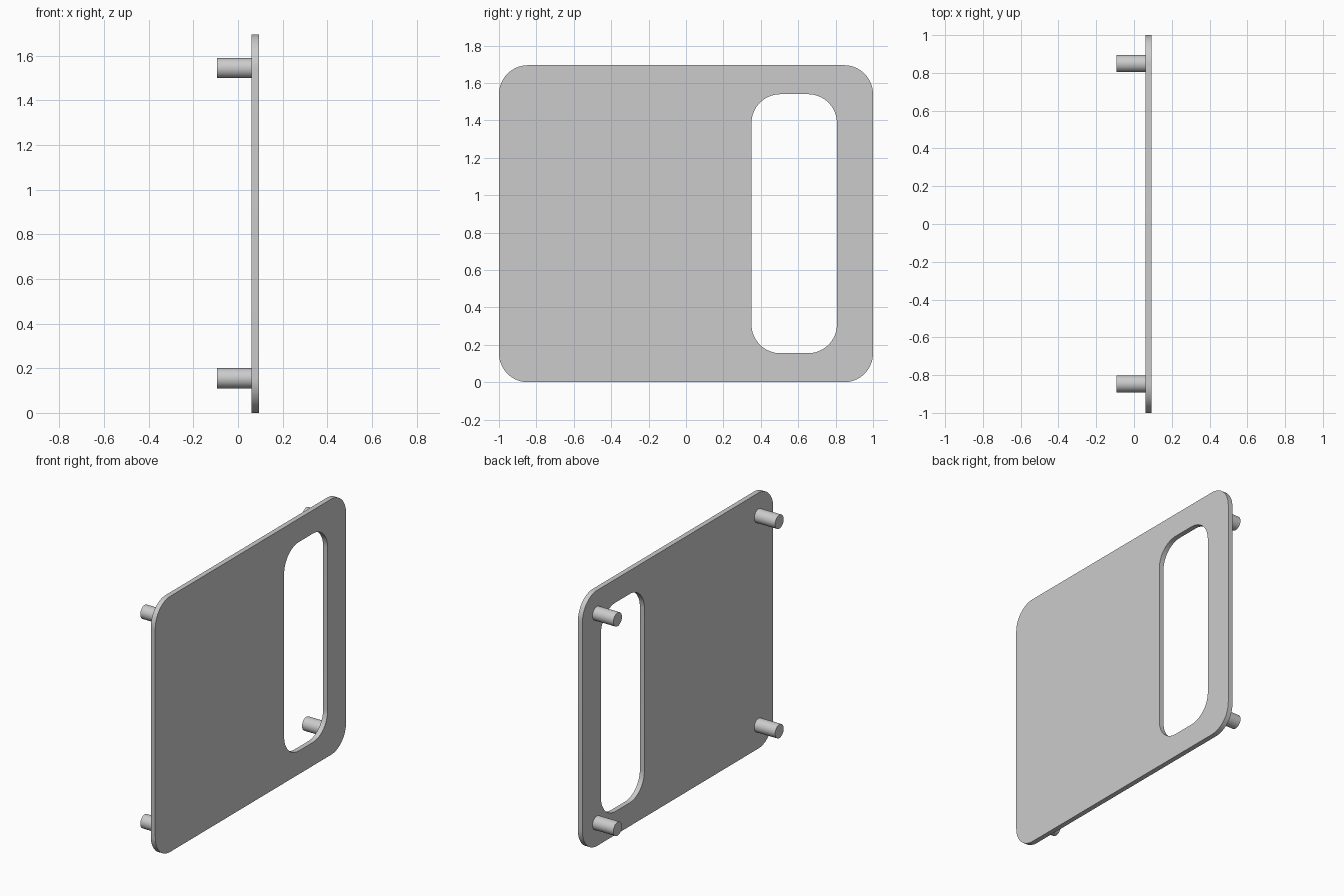
import bpy
import bmesh
from math import cos, sin, pi, radians
from mathutils import Matrix

cube = bpy.data.objects.get("Cube")
if cube:
    bpy.data.objects.remove(cube, do_unlink=True)

PLATE_BACK, PLATE_FRONT, PEG_END = 0.06, 0.093, -0.093
HEIGHT = 1.695
CORNER_STEPS = 16

grey = bpy.data.materials.new("light_grey")
grey.use_nodes = True
colour = (0.6, 0.6, 0.6, 1)
grey.diffuse_color = colour
grey.node_tree.nodes["Principled BSDF"].inputs["Base Color"].default_value = colour


def rounded_outline(y0, y1, z0, z1, r):
    """Points (y, z) around a rounded rectangle."""
    centres = [(y1 - r, z1 - r), (y0 + r, z1 - r), (y0 + r, z0 + r), (y1 - r, z0 + r)]
    points = []
    for quarter, (cy, cz) in enumerate(centres):
        for step in range(CORNER_STEPS + 1):
            a = (quarter + step / CORNER_STEPS) * pi / 2
            points.append((cy + r * cos(a), cz + r * sin(a)))
    return points


def finish(name, bm):
    bmesh.ops.recalc_face_normals(bm, faces=bm.faces)
    mesh = bpy.data.meshes.new(name)
    bm.to_mesh(mesh)
    bm.free()
    mesh.materials.append(grey)
    obj = bpy.data.objects.new(name, mesh)
    bpy.context.collection.objects.link(obj)
    bpy.ops.object.select_all(action='DESELECT')
    obj.select_set(True)
    bpy.context.view_layer.objects.active = obj
    bpy.ops.object.shade_smooth_by_angle(angle=radians(30))
    return obj


# Plate: a ring between the outer outline and the slot, closed through its thickness
outer = rounded_outline(-1, 1, 0, HEIGHT, 0.155)
slot = rounded_outline(0.35, 0.807, 0.155, HEIGHT - 0.155, 0.155)
bm = bmesh.new()
loops = [[bm.verts.new((x, y, z)) for y, z in outline]
         for outline, x in ((outer, PLATE_FRONT), (slot, PLATE_FRONT),
                            (slot, PLATE_BACK), (outer, PLATE_BACK))]
count = len(outer)
for k in range(4):
    a, b = loops[k], loops[(k + 1) % 4]
    for i in range(count):
        j = (i + 1) % count
        bm.faces.new((a[i], a[j], b[j], b[i]))
finish("plate", bm)

# Four pegs on the back of the plate
for y, side in ((-0.846, "front"), (0.849, "rear")):
    for z, level in ((0.155, "lower"), (HEIGHT - 0.151, "upper")):
        bm = bmesh.new()
        place = Matrix.Translation(((PEG_END + PLATE_BACK) / 2, y, z)) @ Matrix.Rotation(pi / 2, 4, 'Y')
        bmesh.ops.create_cone(bm, cap_ends=True, segments=48, radius1=0.045, radius2=0.045,
                              depth=PLATE_BACK - PEG_END, matrix=place)
        finish(f"{level}_{side}_peg", bm)
